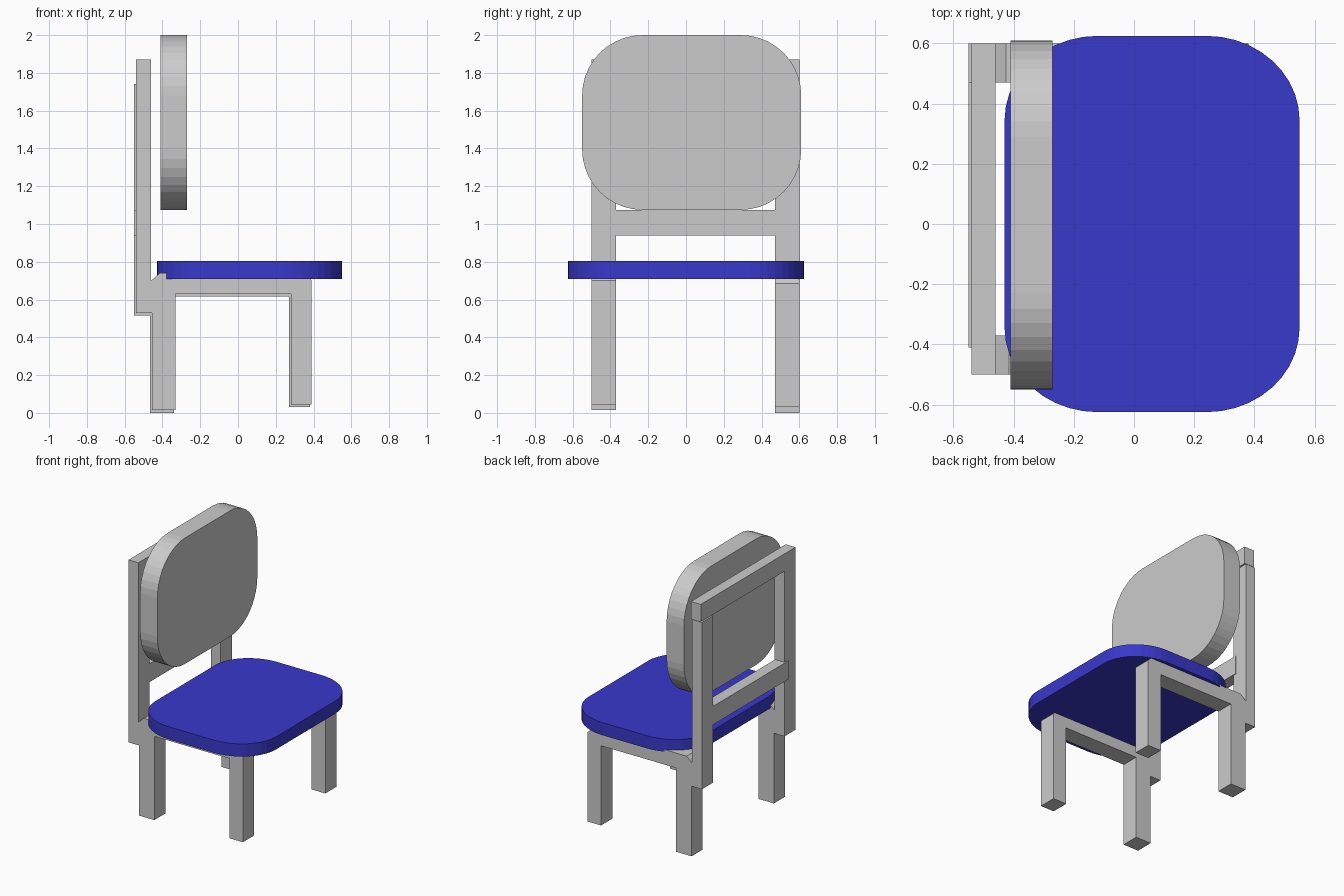
import bpy, bmesh
from math import cos, sin, pi
from mathutils import Vector

if "Cube" in bpy.data.objects:
    bpy.data.objects.remove(bpy.data.objects["Cube"])


def extrude(name, points, direction, mat=None):
    """Solid made by sweeping a closed planar outline along a direction."""
    bm = bmesh.new()
    face = bm.faces.new([bm.verts.new(p) for p in points])
    ext = bmesh.ops.extrude_face_region(bm, geom=[face])
    verts = [g for g in ext["geom"] if isinstance(g, bmesh.types.BMVert)]
    bmesh.ops.translate(bm, verts=verts, vec=Vector(direction))
    bmesh.ops.recalc_face_normals(bm, faces=bm.faces)
    mesh = bpy.data.meshes.new(name)
    bm.to_mesh(mesh)
    bm.free()
    obj = bpy.data.objects.new(name, mesh)
    bpy.context.collection.objects.link(obj)
    if mat:
        mesh.materials.append(mat)
    return obj


def box(name, x0, x1, y0, y1, z0, z1):
    pts = [(x0, y0, z0), (x1, y0, z0), (x1, y1, z0), (x0, y1, z0)]
    return extrude(name, pts, (0, 0, z1 - z0))


def rounded(a0, a1, b0, b1, ra, rb, n=10):
    """Rounded rectangle outline as 2D points."""
    corners = [(a1 - ra, b1 - rb), (a0 + ra, b1 - rb),
               (a0 + ra, b0 + rb), (a1 - ra, b0 + rb)]
    return [(ca + ra * cos(pi / 2 * (q + i / n)), cb + rb * sin(pi / 2 * (q + i / n)))
            for q, (ca, cb) in enumerate(corners) for i in range(n + 1)]


# seat cushion
blue = bpy.data.materials.new("seat_blue")
blue.diffuse_color = (0.04, 0.04, 0.6, 1)
blue.use_nodes = True
blue.node_tree.nodes["Principled BSDF"].inputs["Base Color"].default_value = blue.diffuse_color
seat = rounded(-0.43, 0.55, -0.625, 0.625, 0.31, 0.28)
extrude("seat", [(x, y, 0.71) for x, y in seat], (0, 0, 0.093), blue)

# back cushion
back = rounded(-0.55, 0.61, 1.075, 2.0, 0.32, 0.32)
extrude("back_cushion", [(-0.41, y, z) for y, z in back], (0.14, 0, 0))

# side frames: back post, back leg, seat rail and front leg in one profile
for name, y, dx, dz, top in (("near_side_frame", -0.50, 0.0, 0.0, 1.87),
                             ("far_side_frame", 0.47, -0.01, -0.015, 1.755)):
    profile = [(-0.54, 0.53), (-0.455, 0.53), (-0.455, 0.015), (-0.33, 0.015),
               (-0.33, 0.63), (0.28, 0.63), (0.28, 0.045), (0.39, 0.045),
               (0.39, 0.70), (0.35, 0.74), (-0.415, 0.74), (-0.46, 0.70),
               (-0.46, top), (-0.54, top)]
    extrude(name, [(x + dx, y, z + dz) for x, z in profile], (0, 0.13, 0))

# back rails
box("top_rail", -0.54, -0.46, -0.40, 0.60, 1.742, 1.87)
box("middle_rail", -0.55, -0.465, -0.41, 0.50, 0.94, 1.075)
